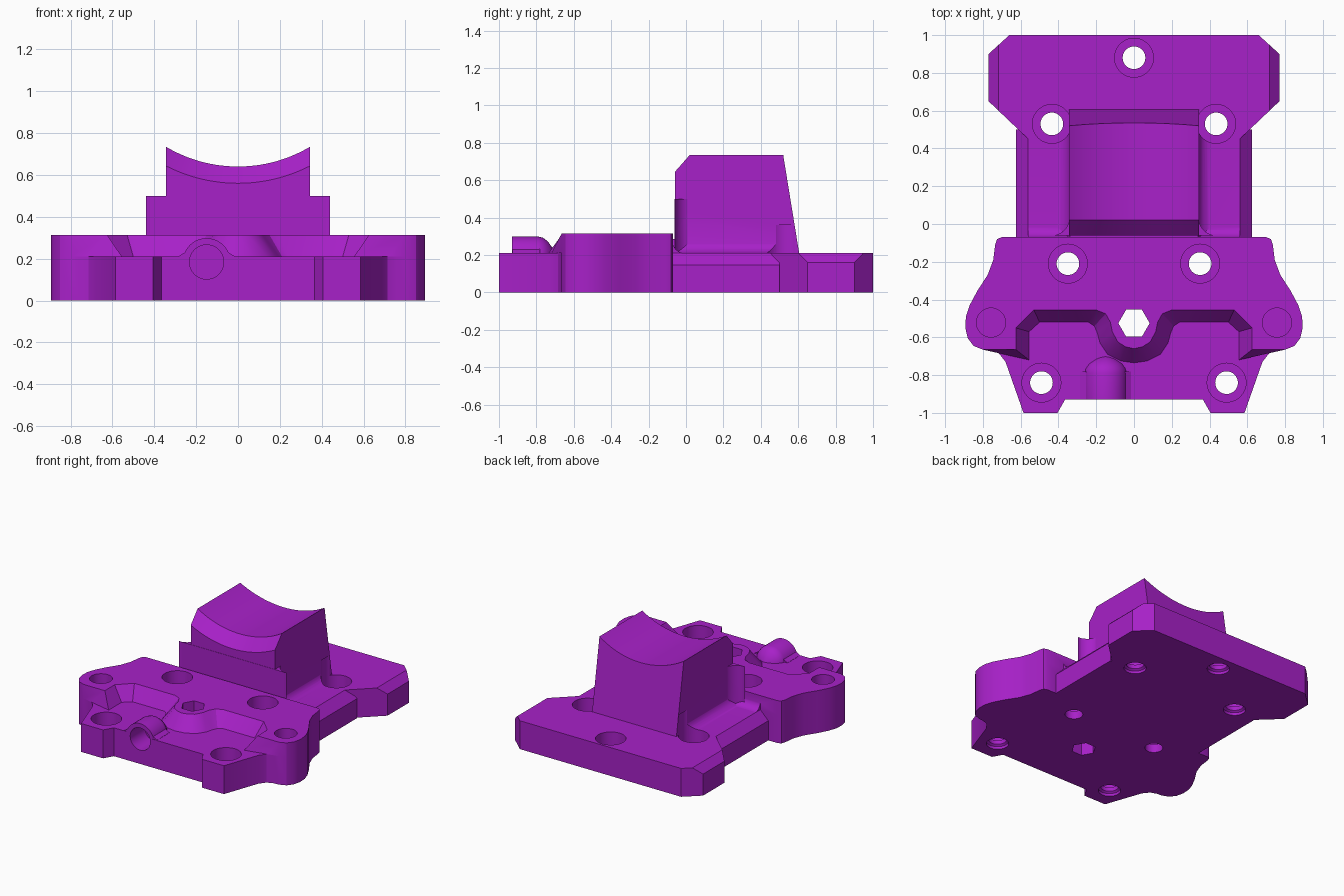
import bpy, bmesh, math
from mathutils import Vector

if "Cube" in bpy.data.objects:
    bpy.data.objects.remove(bpy.data.objects["Cube"])

purple = bpy.data.materials.new("purple plastic")
purple.diffuse_color = (0.39, 0.015, 0.58, 1)
purple.use_nodes = True
purple.node_tree.nodes["Principled BSDF"].inputs["Base Color"].default_value = purple.diffuse_color


def loft(name, rings):
    """Closed solid skinned through rings with equal point counts."""
    bm = bmesh.new()
    vs = [[bm.verts.new(p) for p in r] for r in rings]
    n = len(vs[0])
    for a, b in zip(vs, vs[1:]):
        for i in range(n):
            j = (i + 1) % n
            bm.faces.new((a[i], a[j], b[j], b[i]))
    bm.faces.new(vs[0][::-1])
    bm.faces.new(vs[-1])
    bmesh.ops.recalc_face_normals(bm, faces=bm.faces)
    me = bpy.data.meshes.new(name)
    bm.to_mesh(me)
    bm.free()
    me.materials.append(purple)
    ob = bpy.data.objects.new(name, me)
    bpy.context.collection.objects.link(ob)
    return ob


def put(axis, u, v, w):
    return {'Z': (u, v, w), 'Y': (u, w, v), 'X': (w, u, v)}[axis]


def prism(name, pts, axis, a, b):
    return loft(name, [[put(axis, u, v, w) for u, v in pts] for w in (a, b)])


def lathe(name, axis, cu, cv, steps, n=40):
    """Turned solid: steps are (position along axis, radius)."""
    return loft(name, [[put(axis, cu + r * math.cos(2 * math.pi * i / n),
                            cv + r * math.sin(2 * math.pi * i / n), w)
                        for i in range(n)] for w, r in steps])


def mirrored(pts):
    return pts + [(-x, y) for x, y in reversed(pts) if x > 1e-6]


def cove(x, z, r, n=8):
    """Concave quarter circle from (x, z + r) to (x + r, z)."""
    return [(x + r - r * math.cos(t), z + r - r * math.sin(t))
            for t in (i * math.pi / 2 / n for i in range(n + 1))]


def combine(base, other, op):
    other.hide_render = True
    m = base.modifiers.new("combine", 'BOOLEAN')
    m.operation, m.object, m.solver = op, other, 'EXACT'
    bpy.context.view_layer.objects.active = base
    bpy.ops.object.modifier_apply(modifier=m.name)
    bpy.data.objects.remove(other)


# Front base plate, with the wide rounded ears
ears = [(.70, -.07), (.725, -.08), (.735, -.11), (.745, -.19), (.775, -.27),
        (.83, -.355), (.87, -.43), (.89, -.49), (.893, -.55), (.88, -.605),
        (.85, -.645), (.80, -.665)]
body = prism("mount_body", mirrored(ears + [
    (.76, -.668), (.715, -.685), (.68, -.73), (.585, -1), (.405, -1),
    (.365, -.93)]), 'Z', 0, .21)

# Raised block, its front wall sloping down around the tongue
top = ears + [(.625, -.665), (.625, -.55), (.53, -.455), (.20, -.455),
              (.15, -.475), (.125, -.52), (.115, -.57), (.085, -.625),
              (.045, -.65), (0, -.66)]
foot = ears + [(.555, -.72), (.555, -.57), (.50, -.52), (.24, -.52),
               (.21, -.54), (.195, -.575), (.18, -.63), (.14, -.69),
               (.07, -.725), (0, -.735)]
block = loft("raised_block", [[(x, y, z) for x, y in mirrored(o)]
                              for o, z in ((foot, .21), (top, .314))])
combine(body, block, 'UNION')

# Neck plate with chamfered long edges
combine(body, prism("neck", mirrored([(.625, 0), (.625, .145), (.56, .21)]),
                    'Y', -.12, .5), 'UNION')

# Rear plate with clipped corners and chamfered ends
rear = prism("rear_plate", mirrored([(.66, 1), (.77, .9), (.77, .65),
                                     (.56, .45)]), 'Z', 0, .21)
combine(rear, prism("end_chamfer", mirrored([(.78, -.1), (.78, .15),
                                             (.68, .245)]), 'Y', .3, 1.1), 'INTERSECT')
combine(body, rear, 'UNION')

# Pillar with sloping back, topped by a curved saddle with a bevelled front
pillar = prism("pillar", [(-.06, .1), (-.06, .85), (.501, .85), (.605, .21),
                          (.605, .1)], 'X', -.345, .345)
combine(pillar, lathe("saddle_cutter", 'Y', 0, 1.314,
                      [(-.10, .794), (.02, .674), (.8, .674)], 160), 'DIFFERENCE')
combine(body, pillar, 'UNION')

# Coves at the foot of the pillar and at the back of the raised block
combine(body, prism("pillar_cove", mirrored(cove(.34, .209, .075) + [(.41, .15)]),
                    'Y', -.1, .48), 'UNION')
step = cove(-.072, .209, .065)
combine(body, prism("step_cove", step + [(-.007, .15), (-.072, .15)],
                    'X', -.56, .56), 'UNION')

# Corner gussets where pillar and block meet
gusset = prism("corner_gusset", mirrored([(.1, -.06)] + [(.44, -.06)] +
               cove(.34, -.062, .1)[::-1] + [(.1, .038)]), 'Z', .15, .5)
combine(gusset, prism("gusset_shape", mirrored(cove(.344, .313, .125) + [(.47, .1)]),
                      'Y', -.2, .2), 'INTERSECT')
combine(body, gusset, 'UNION')

# Front socket boss with flared sides
combine(body, lathe("socket_boss", 'Y', -.15, .184,
                    [(-.929, .114), (-.79, .114), (-.765, .108), (-.74, .09),
                     (-.715, .055), (-.70, .02)]), 'UNION')
combine(body, prism("boss_flare", [(-.285, .15), (-.285, .211), (-.25, .232),
                                   (-.22, .270), (-.08, .270), (-.05, .232),
                                   (-.015, .211), (-.015, .15)],
                    'Y', -.928, -.78), 'UNION')
combine(body, lathe("socket", 'Y', -.15, .184, [(-1.1, .082), (-.76, .082)]),
        'DIFFERENCE')

# Counterbored screw holes, the outer ones countersunk underneath
screws = [(0, .88, .075)]
for s in (-1, 1):
    screws += [(s * .435, .53, .075), (s * .35, -.21, .06), (s * .49, -.84, .075)]
for x, y, r in screws:
    combine(body, lathe("screw_hole", 'Z', x, y,
                        [(-.02, r), (.02, r), (.03, .06), (.06, .06),
                         (.06, .103), (.36, .103)]), 'DIFFERENCE')

# Blind pin holes in the ears and a hexagonal hole in the tongue
for s in (-1, 1):
    combine(body, lathe("pin_hole", 'Z', s * .757, -.522, [(.12, .077), (.5, .077)]),
            'DIFFERENCE')
combine(body, lathe("hex_hole", 'Z', 0, -.525, [(-.1, .083), (.5, .083)], 6),
        'DIFFERENCE')

# Smooth curved faces, keep machined edges crisp
bpy.ops.object.select_all(action='DESELECT')
body.select_set(True)
bpy.context.view_layer.objects.active = body
bpy.ops.object.shade_smooth_by_angle(angle=math.radians(28))
